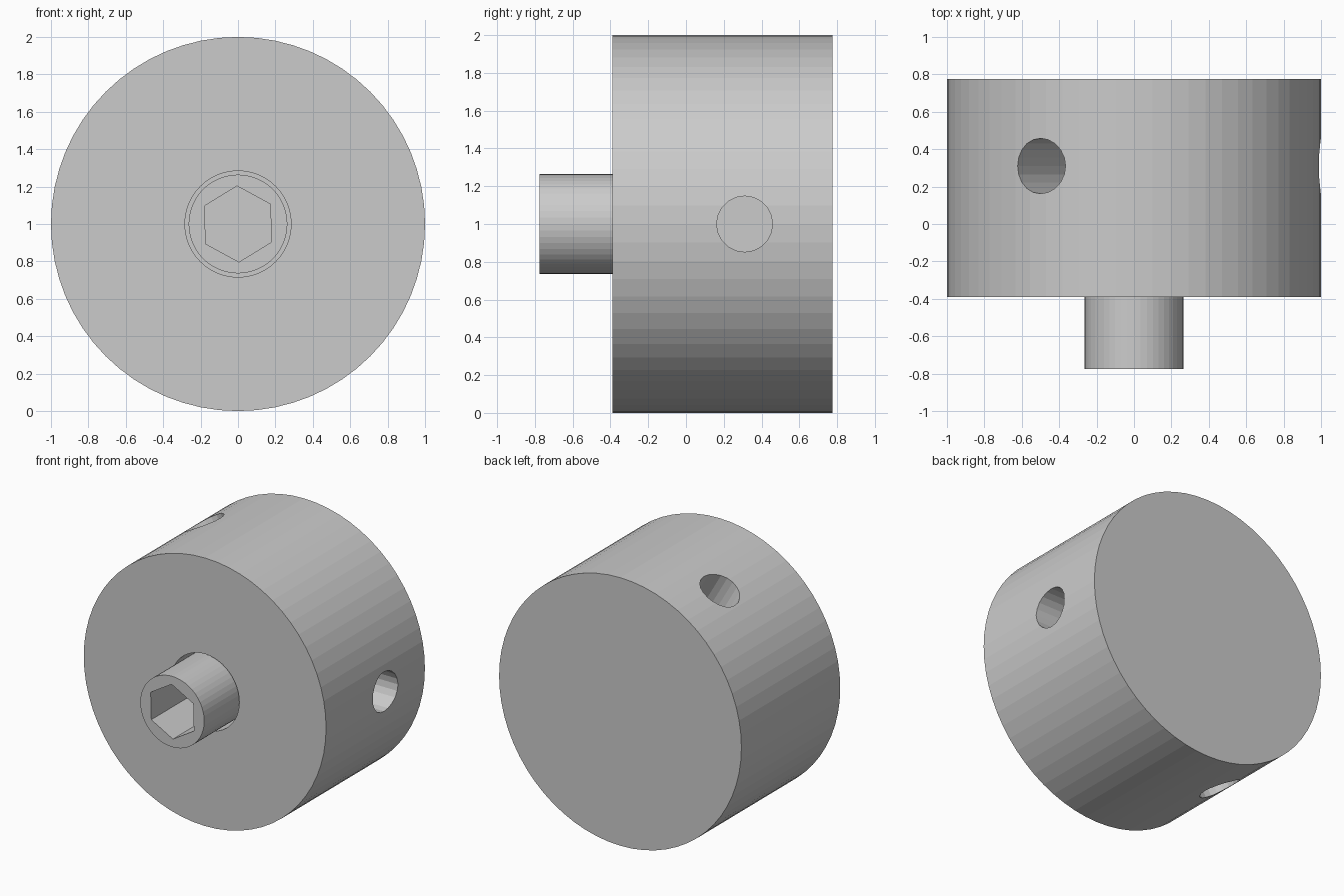
import bpy
from math import pi, radians, sin, cos
from mathutils import Matrix

if "Cube" in bpy.data.objects:
    bpy.data.objects.remove(bpy.data.objects["Cube"])


def cylinder(name, radius, y0, y1, sides, turn=0.0):
    """Cylinder along y, centred on the hub axis (x=0, z=1)."""
    bpy.ops.mesh.primitive_cylinder_add(vertices=sides, radius=radius, depth=y1 - y0)
    ob = bpy.context.object
    ob.name = name
    ob.data.transform(Matrix.Translation((0, (y0 + y1) / 2, 1))
                      @ Matrix.Rotation(turn, 4, 'Y')
                      @ Matrix.Rotation(pi / 2, 4, 'X'))
    return ob


def cut(target, cutter):
    mod = target.modifiers.new(cutter.name, 'BOOLEAN')
    mod.operation = 'DIFFERENCE'
    mod.solver = 'EXACT'
    mod.object = cutter
    bpy.context.view_layer.objects.active = target
    bpy.ops.object.modifier_apply(modifier=mod.name)
    bpy.data.objects.remove(cutter)


# Round hub with a blind front bore
hub = cylinder("hub", 1.0, -0.39, 0.775, 64)
cut(hub, cylinder("bore", 0.284, -0.6, 0.0, 48))

# Three blind radial holes for spoke handles
for i in range(3):
    a = radians(120 * i)
    bpy.ops.mesh.primitive_cylinder_add(vertices=20, radius=0.148, depth=0.8)
    hole = bpy.context.object
    hole.name = "spoke_hole"
    hole.data.transform(Matrix.Translation((0.8 * cos(a), 0.31, 1 + 0.8 * sin(a)))
                        @ Matrix.Rotation(-a, 4, 'Y')
                        @ Matrix.Rotation(pi / 2, 4, 'Y'))
    cut(hub, hole)

# Socket screw standing in the bore, with a hexagonal recess
screw = cylinder("socket_screw", 0.264, -0.775, 0.0, 48)
cut(screw, cylinder("hex_recess", 0.203, -1.0, -0.3, 6, radians(-1.5)))
